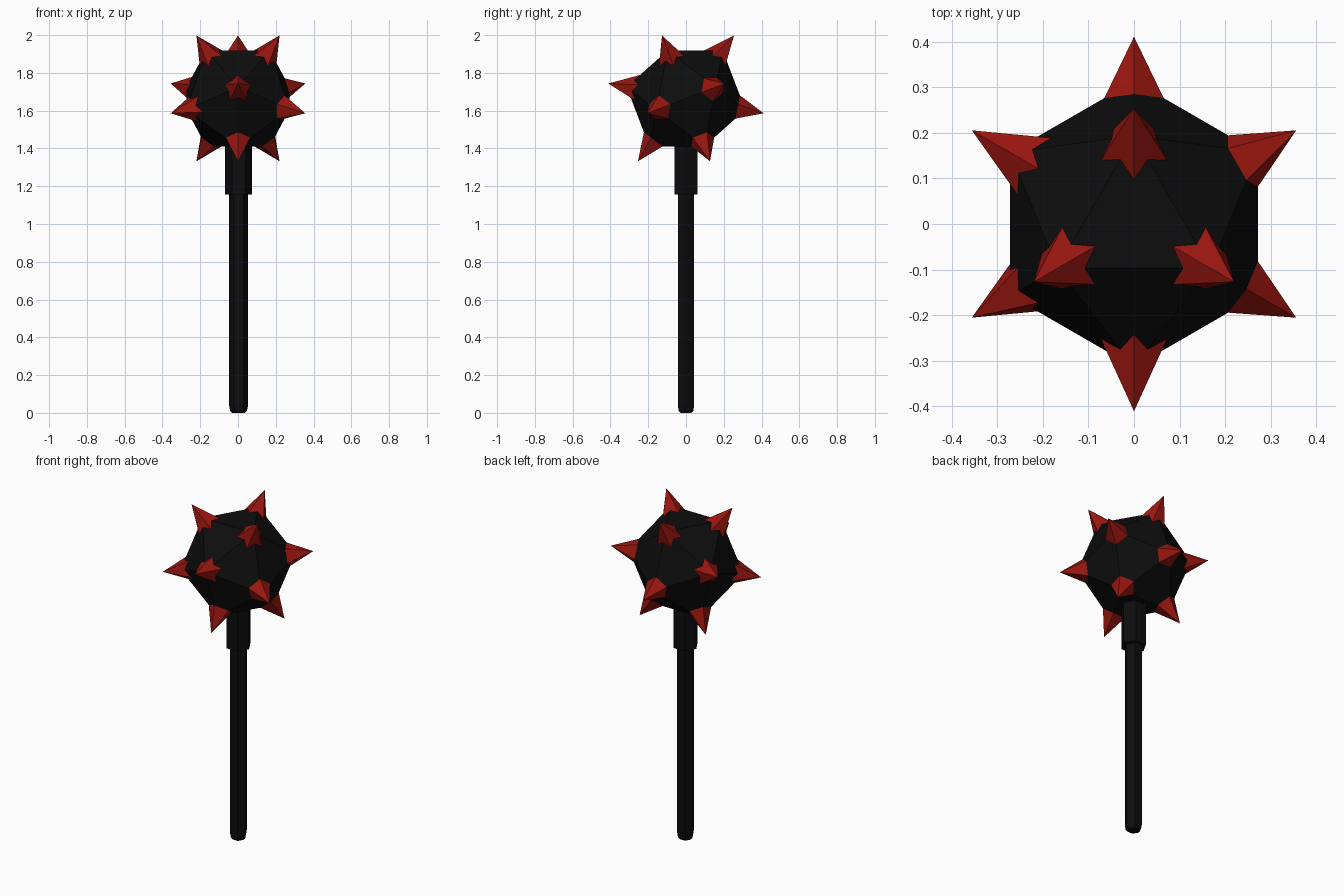
import bpy, bmesh, math
from mathutils import Vector

if "Cube" in bpy.data.objects:
    bpy.data.objects.remove(bpy.data.objects["Cube"])

CENTRE = Vector((0, 0, 1.665))


def material(name, colour):
    m = bpy.data.materials.new(name)
    m.diffuse_color = colour
    m.use_nodes = True
    m.node_tree.nodes["Principled BSDF"].inputs["Base Color"].default_value = m.diffuse_color
    return m


BLACK = material("black_iron", (0.004, 0.004, 0.004, 1))
RED = material("red_spike", (0.32, 0.008, 0.005, 1))


def finish(name, bm, mat):
    bmesh.ops.recalc_face_normals(bm, faces=bm.faces)
    me = bpy.data.meshes.new(name)
    bm.to_mesh(me)
    bm.free()
    me.materials.append(mat)
    ob = bpy.data.objects.new(name, me)
    bpy.context.collection.objects.link(ob)
    return ob


def hex_rod(name, profile):
    """Six-sided rod from (radius, z) rings, corners on the x axis."""
    bm = bmesh.new()
    rings = [[bm.verts.new((0.003 + r * math.cos(k * math.pi / 3),
                            r * math.sin(k * math.pi / 3), z)) for k in range(6)]
             for r, z in profile]
    for a, b in zip(rings, rings[1:]):
        for k in range(6):
            n = (k + 1) % 6
            bm.faces.new((a[k], a[n], b[n], b[k]))
    bm.faces.new(rings[0])
    bm.faces.new(rings[-1])
    return finish(name, bm, BLACK)


# Handle and collar
hex_rod("handle", [(0.034, 0), (0.045, 0.012), (0.05, 0.04), (0.05, 1.2)])
hex_rod("collar", [(0.071, 1.157), (0.071, 1.43)])

# Twelve directions of an icosahedron resting on a face
directions = []
for height, start in ((0.795, 90), (0.188, 30), (-0.188, 90), (-0.795, 30)):
    radius = math.sqrt(1 - height ** 2)
    for k in range(3):
        az = start + 120 * k
        t = math.radians(az)
        # two spikes on the middle rings are turned half a side
        turned = (height > 0 and height < 0.5 and az == 30) or \
                 (-0.5 < height < 0 and az == 210)
        directions.append((Vector((radius * math.cos(t), radius * math.sin(t), height)), turned))

# Ball
bm = bmesh.new()
for d, _ in directions:
    bm.verts.new(CENTRE + d * 0.32)
bmesh.ops.convex_hull(bm, input=bm.verts)
bmesh.ops.dissolve_limit(bm, angle_limit=0.02, verts=bm.verts, edges=bm.edges)
finish("ball", bm, BLACK)

# Five-sided spikes
for i, (d, turned) in enumerate(directions):
    up = Vector((0, 0, 1))
    up = (up - d * up.dot(d)).normalized() * (-1 if turned else 1)
    side = d.cross(up)
    bm = bmesh.new()
    tip = bm.verts.new(CENTRE + d * 0.419)
    base = []
    for k in range(5):
        t = k * math.tau / 5
        base.append(bm.verts.new(CENTRE + d * 0.252 + (up * math.cos(t) + side * math.sin(t)) * 0.081))
    bm.faces.new(base)
    for k in range(5):
        bm.faces.new((base[k], base[(k + 1) % 5], tip))
    finish(f"spike_{i + 1}", bm, RED)
